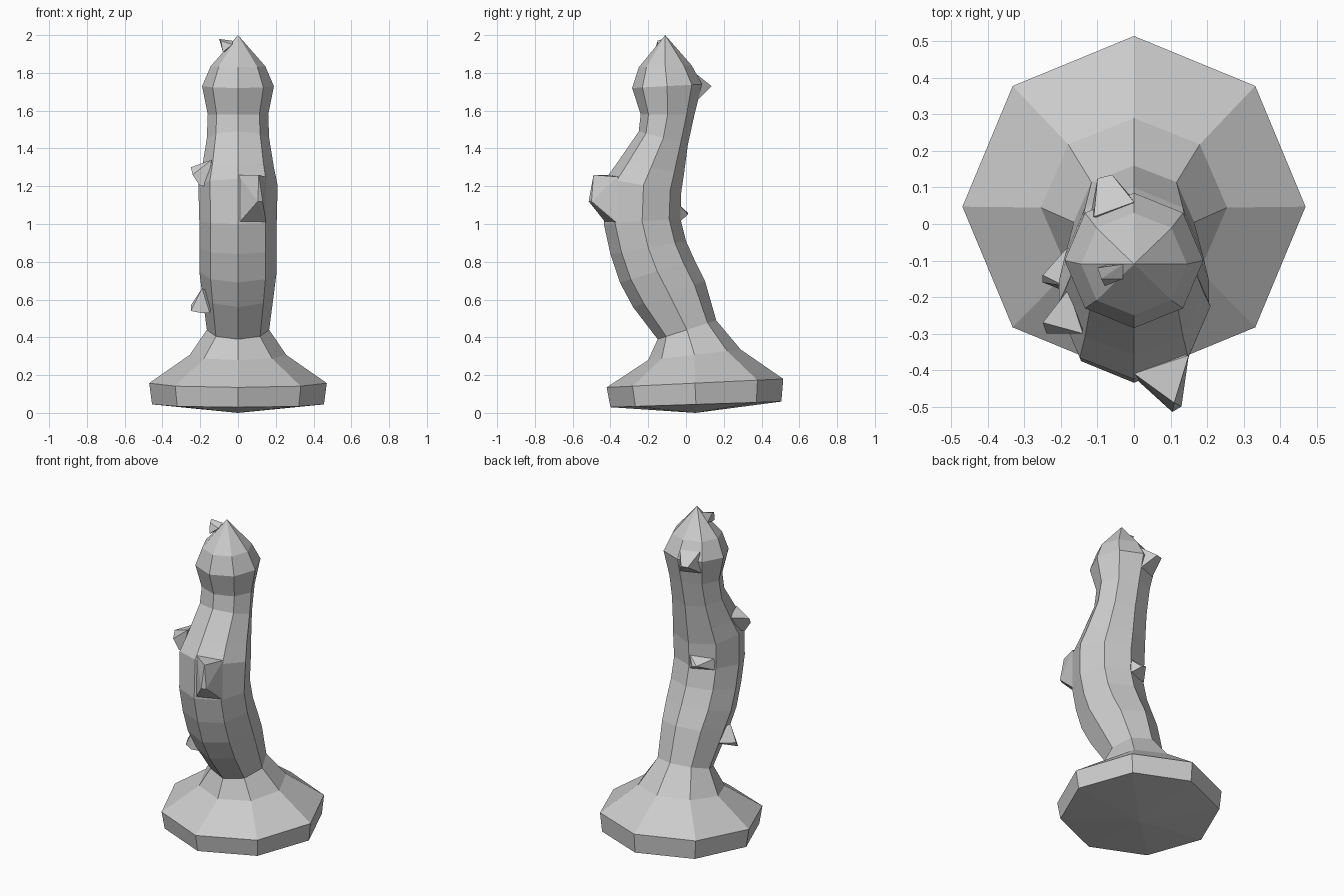
import bpy, bmesh
from math import cos, sin, pi

SIDES = 8


def finish(bm, name):
    bmesh.ops.recalc_face_normals(bm, faces=bm.faces)
    mesh = bpy.data.meshes.new(name)
    bm.to_mesh(mesh)
    bm.free()
    bpy.context.collection.objects.link(bpy.data.objects.new(name, mesh))


def loft(name, rings, bottom, top):
    """Tilted octagons: front y, front z, back y, back z, half width."""
    bm = bmesh.new()
    loops = []
    for yf, zf, yb, zb, rx in rings:
        loop = []
        for i in range(SIDES):
            a = 2 * pi * i / SIDES
            t = (1 + sin(a)) / 2
            loop.append(bm.verts.new((rx * cos(a), yf + (yb - yf) * t, zf + (zb - zf) * t)))
        loops.append(loop)
    for a, b in zip(loops, loops[1:]):
        for i in range(SIDES):
            j = (i + 1) % SIDES
            bm.faces.new((a[i], a[j], b[j], b[i]))
    for loop, apex in ((loops[0], bottom), (loops[-1], top)):
        v = bm.verts.new(apex)
        for i in range(SIDES):
            bm.faces.new((loop[i], loop[(i + 1) % SIDES], v))
    finish(bm, name)


def bump(name, points):
    bm = bmesh.new()
    for p in points:
        bm.verts.new(p)
    bmesh.ops.convex_hull(bm, input=bm.verts)
    finish(bm, name)


# Flared base and curved column with pointed top
loft("curved_column", [
    (-0.40, 0.03, 0.505, 0.06, 0.455),
    (-0.42, 0.135, 0.515, 0.18, 0.47),
    (-0.20, 0.28, 0.29, 0.335, 0.255),
    (-0.15, 0.39, 0.16, 0.49, 0.165),
    (-0.28, 0.56, 0.10, 0.70, 0.19),
    (-0.35, 0.69, 0.045, 0.81, 0.205),
    (-0.40, 0.84, 0.0, 0.91, 0.205),
    (-0.435, 1.0, -0.03, 1.03, 0.205),
    (-0.425, 1.24, -0.025, 1.17, 0.21),
    (-0.36, 1.33, -0.01, 1.27, 0.19),
    (-0.25, 1.49, 0.01, 1.42, 0.165),
    (-0.24, 1.58, 0.045, 1.58, 0.16),
    (-0.285, 1.72, 0.085, 1.74, 0.19),
    (-0.25, 1.83, 0.03, 1.84, 0.145),
], (0, 0.05, 0), (0, -0.11, 2.0))

# Angular bumps
bump("front_bump", [
    (0, -0.42, 1.0), (0.15, -0.36, 1.0), (0, -0.41, 1.26), (0.15, -0.36, 1.25),
    (0.105, -0.515, 1.12), (0.13, -0.50, 1.12), (0.11, -0.49, 1.26), (0.0, -0.35, 1.2)])
bump("upper_side_bump", [
    (-0.25, -0.27, 1.30), (-0.24, -0.30, 1.26), (-0.20, -0.30, 1.20), (-0.14, -0.30, 1.34),
    (-0.18, -0.18, 1.32), (-0.16, -0.30, 1.20), (-0.15, -0.20, 1.22)])
bump("lower_side_bump", [
    (-0.25, -0.14, 0.57), (-0.25, -0.16, 0.54), (-0.20, -0.18, 0.53), (-0.19, -0.17, 0.66),
    (-0.17, -0.05, 0.58), (-0.15, -0.17, 0.53), (-0.12, -0.10, 0.62)])
bump("tip_bump", [
    (-0.10, -0.12, 1.98), (-0.09, -0.15, 1.97), (-0.08, -0.17, 1.91), (-0.07, -0.11, 1.91),
    (-0.03, -0.11, 1.97), (-0.03, -0.15, 1.95)])
bump("middle_back_bump", [
    (-0.08, 0.01, 1.06), (-0.05, 0.01, 1.05), (0, -0.035, 1.01), (-0.14, -0.08, 1.02),
    (0, -0.035, 1.10), (-0.14, -0.09, 1.09), (-0.07, -0.10, 1.06)])
bump("upper_back_bump", [
    (-0.10, 0.125, 1.73), (-0.06, 0.135, 1.73), (0, 0.065, 1.66), (-0.12, 0.02, 1.66),
    (0, 0.06, 1.79), (-0.11, 0.02, 1.79), (-0.05, 0.0, 1.72)])
